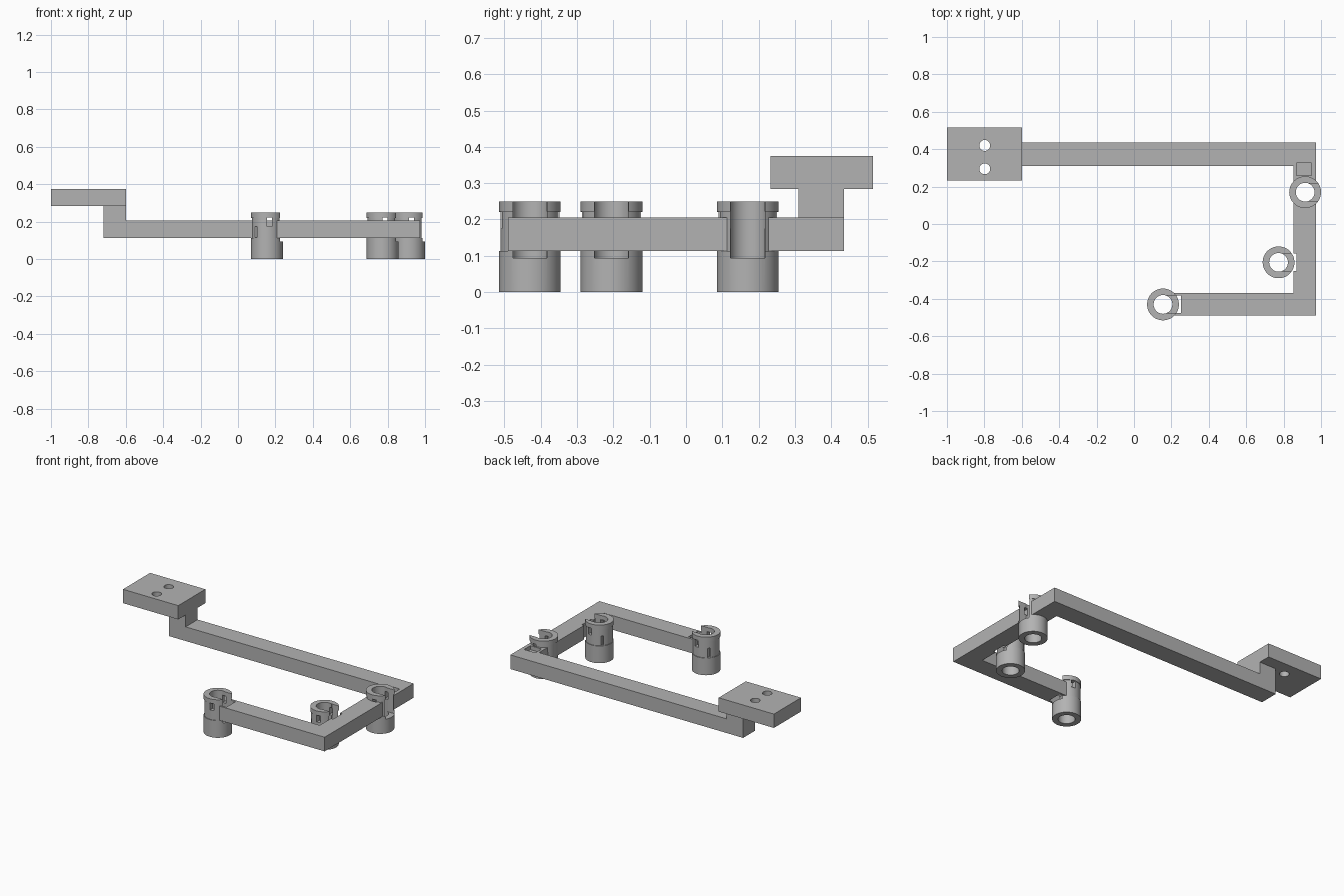
import bpy
import bmesh
import math
from mathutils import Matrix, Vector

cube = bpy.data.objects.get("Cube")
if cube:
    bpy.data.objects.remove(cube, do_unlink=True)

grey = bpy.data.materials.new("plain grey")
grey.use_nodes = True
grey.diffuse_color = (0.45, 0.45, 0.45, 1)
grey.node_tree.nodes["Principled BSDF"].inputs["Base Color"].default_value = (0.45, 0.45, 0.45, 1)


def finish(name, bm):
    bmesh.ops.recalc_face_normals(bm, faces=bm.faces)
    mesh = bpy.data.meshes.new(name)
    bm.to_mesh(mesh)
    bm.free()
    mesh.materials.append(grey)
    obj = bpy.data.objects.new(name, mesh)
    bpy.context.collection.objects.link(obj)
    return obj


def box(name, low, high):
    low, high = Vector(low), Vector(high)
    bm = bmesh.new()
    bmesh.ops.create_cube(bm, size=1)
    bmesh.ops.scale(bm, vec=high - low, verts=bm.verts)
    bmesh.ops.translate(bm, vec=(low + high) / 2, verts=bm.verts)
    return finish(name, bm)


def extrude(name, outline, bottom, top):
    bm = bmesh.new()
    face = bm.faces.new([bm.verts.new((x, y, bottom)) for x, y in outline])
    made = bmesh.ops.extrude_face_region(bm, geom=[face])["geom"]
    verts = [v for v in made if isinstance(v, bmesh.types.BMVert)]
    bmesh.ops.translate(bm, vec=(0, 0, top - bottom), verts=verts)
    return finish(name, bm)


def lathe(name, x, y, profile, sides=64):
    """Closed (radius, height) profile turned about a vertical axis."""
    bm = bmesh.new()
    rings = []
    for i in range(sides):
        a = 2 * math.pi * i / sides
        rings.append([bm.verts.new((x + r * math.cos(a), y + r * math.sin(a), z)) for r, z in profile])
    for i, ring in enumerate(rings):
        after = rings[(i + 1) % sides]
        for j in range(len(profile)):
            k = (j + 1) % len(profile)
            bm.faces.new((ring[j], after[j], after[k], ring[k]))
    return finish(name, bm)


def drill(x, y, radius, bottom, top):
    bm = bmesh.new()
    place = Matrix.Translation((x, y, (bottom + top) / 2))
    bmesh.ops.create_cone(bm, cap_ends=True, segments=64, radius1=radius, radius2=radius,
                          depth=top - bottom, matrix=place)
    return finish("drill", bm)


def combine(obj, other, operation="DIFFERENCE"):
    bpy.context.view_layer.objects.active = obj
    mod = obj.modifiers.new("cut", "BOOLEAN")
    mod.object = other
    mod.operation = operation
    mod.solver = "EXACT"
    bpy.ops.object.modifier_apply(modifier=mod.name)
    bpy.data.objects.remove(other, do_unlink=True)


def smooth(obj):
    bpy.ops.object.select_all(action="DESELECT")
    obj.select_set(True)
    bpy.context.view_layer.objects.active = obj
    bpy.ops.object.shade_smooth_by_angle(angle=math.radians(30))


SOCKETS = {"front_socket": (0.155, -0.43),
           "middle_socket": (0.773, -0.205),
           "back_socket": (0.915, 0.17)}


def slot_cutter(x, y):
    return box("slot", (x + 0.02, y - 0.047, 0.094), (x + 0.095, y + 0.047, 0.3))


# C-shaped arm
arm = extrude("arm", [(-0.72, 0.31), (0.852, 0.31), (0.852, -0.368), (0.155, -0.368),
                      (0.155, -0.49), (0.973, -0.49), (0.973, 0.435), (-0.72, 0.435)],
              0.113, 0.206)
for x, y in SOCKETS.values():
    combine(arm, drill(x, y, 0.08, 0.05, 0.3))
    combine(arm, slot_cutter(x, y))
# Remove the square bar end beyond the front socket
fx, fy = SOCKETS["front_socket"]
combine(arm, box("trim", (fx - 0.1, fy - 0.1, 0), (fx + 0.04, fy + 0.1, 0.3)))
# Shallow pocket behind the back socket
combine(arm, box("pocket", (0.868, 0.26, 0.18), (0.95, 0.325, 0.3)))

# Open-sided hollow sockets with rim, neck and side openings
for name, (x, y) in SOCKETS.items():
    socket = lathe(name, x, y, [(0.05, 0), (0.085, 0), (0.085, 0.113), (0.081, 0.113),
                                (0.081, 0.22), (0.085, 0.22), (0.085, 0.25), (0.05, 0.25)])
    combine(socket, slot_cutter(x, y))
    for side in (-1, 1):
        near, far = sorted((y + side * 0.03, y + side * 0.1))
        combine(socket, box("window", (x, near, 0.175), (x + 0.026, far, 0.222)))
        near, far = sorted((y + side * 0.043, y + side * 0.1))
        combine(socket, box("groove", (x - 0.064, near, 0.115), (x - 0.054, far, 0.175)))
    smooth(socket)

# Riser and mounting plate with two screw holes
box("riser", (-0.72, 0.31, 0.206), (-0.598, 0.435, 0.284))
plate = box("mounting_plate", (-1, 0.233, 0.284), (-0.598, 0.515, 0.375))
for y in (0.295, 0.42):
    combine(plate, drill(-0.798, y, 0.029, 0.2, 0.5))
smooth(plate)
